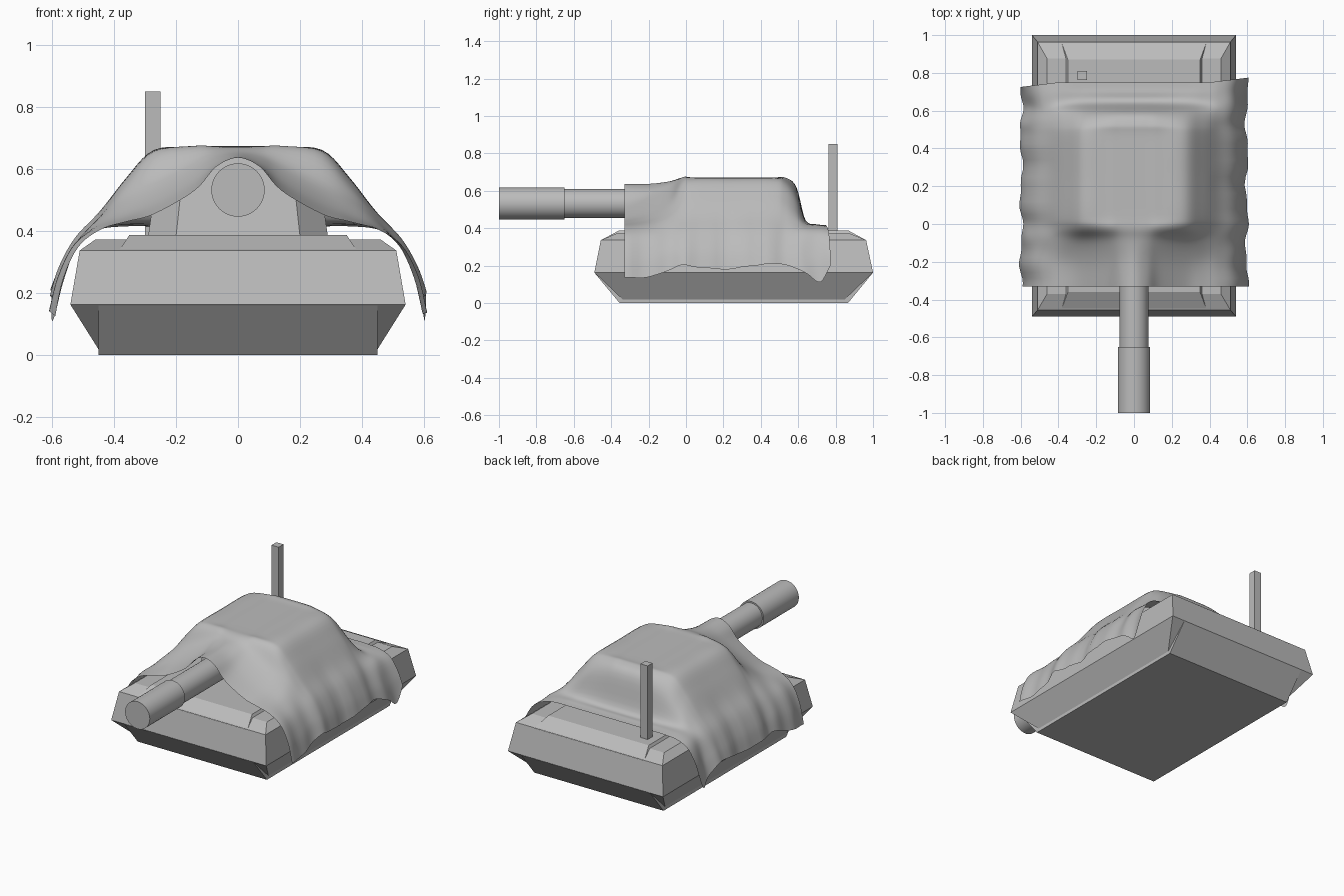
import bpy, bmesh, math
from mathutils import Vector

cube = bpy.data.objects.get("Cube")
if cube:
    bpy.data.objects.remove(cube)

grey = bpy.data.materials.new("plain grey")
grey.use_nodes = True
GREY = (0.5, 0.5, 0.5, 1)
grey.diffuse_color = GREY
grey.node_tree.nodes["Principled BSDF"].inputs["Base Color"].default_value = GREY


def make(name, verts, faces, smooth=None):
    mesh = bpy.data.meshes.new(name)
    mesh.from_pydata(verts, [], faces)
    bm = bmesh.new()
    bm.from_mesh(mesh)
    bmesh.ops.recalc_face_normals(bm, faces=bm.faces)
    bm.to_mesh(mesh)
    bm.free()
    mesh.materials.append(grey)
    obj = bpy.data.objects.new(name, mesh)
    bpy.context.collection.objects.link(obj)
    if smooth:
        bpy.ops.object.select_all(action="DESELECT")
        obj.select_set(True)
        bpy.context.view_layer.objects.active = obj
        bpy.ops.object.shade_smooth_by_angle(angle=math.radians(smooth))
    return obj


def loft(name, rings, smooth=None):
    """Skin equal-length rings and cap both ends."""
    n = len(rings[0])
    verts = [p for ring in rings for p in ring]
    faces = [(k * n + i, k * n + (i + 1) % n, (k + 1) * n + (i + 1) % n, (k + 1) * n + i)
             for k in range(len(rings) - 1) for i in range(n)]
    faces += [tuple(range(n)), tuple(range(len(verts) - n, len(verts)))]
    return make(name, verts, faces, smooth)


def rect(x0, x1, y0, y1, z):
    return [(x0, y0, z), (x1, y0, z), (x1, y1, z), (x0, y1, z)]


def octagon(x, y0, y1, cut, z):
    return [(-x + cut, y0, z), (x - cut, y0, z), (x, y0 + cut, z), (x, y1 - cut, z),
            (x - cut, y1, z), (-x + cut, y1, z), (-x, y1 - cut, z), (-x, y0 + cut, z)]


def disc(r, y, z=0.532, n=32):
    return [(r * math.cos(math.tau * i / n), y, z + r * math.sin(math.tau * i / n))
            for i in range(n)]


# Hull: flared lower sides, leaning upper sides, chamfered deck
loft("hull", [rect(-w, w, a, b, z) for w, a, b, z in (
    (0.45, -0.34, 0.85, 0.02), (0.54, -0.49, 1.0, 0.163),
    (0.51, -0.455, 0.963, 0.337), (0.46, -0.37, 0.875, 0.372))])

# Belly: narrower core showing as a rim below the flared sides
loft("belly", [rect(-0.45, 0.45, a, b, z) for a, b, z in (
    (-0.355, 0.866, 0), (-0.488, 0.998, 0.16))])

# Raised deck plate
loft("deck_plate", [rect(-w, w, a, b, z) for w, a, b, z in (
    (0.385, -0.456, 0.964, 0.335), (0.35, -0.36, 0.87, 0.387))])

# Turret under the cover
loft("turret", [octagon(0.29, -0.05, 0.57, 0.09, 0.38),
                octagon(0.25, 0, 0.53, 0.08, 0.655)])

# Gun
loft("gun_barrel", [disc(0.077, 0.05), disc(0.077, -0.66)], 40)
loft("muzzle_sleeve", [disc(0.086, -0.65), disc(0.086, -1)], 40)

# Antenna post
loft("antenna", [rect(-0.3, -0.25, 0.762, 0.81, z) for z in (0.37, 0.85)])

# Draped cover: heights over half the width at stations along the length
COLUMNS = (0, 0.07, 0.14, 0.27, 0.36, 0.445, 0.52, 0.57, 0.597)
TOP = [0.67, 0.67, 0.67, 0.66, 0.57, 0.46, 0.375, 0.28]
STATIONS = [
    (-0.33, [0.637, 0.607, 0.53, 0.455, 0.43, 0.405, 0.35, 0.25, 0.13]),
    (-0.2, [0.637, 0.612, 0.56, 0.49, 0.45, 0.415, 0.355, 0.25, 0.14]),
    (-0.09, [0.65, 0.64, 0.61, 0.55, 0.5, 0.44, 0.365, 0.28, 0.18]),
    (-0.02, [0.67, 0.67, 0.67, 0.64, 0.55, 0.45, 0.37, 0.28, 0.2]),
    (0.05, TOP + [0.19]),
    (0.25, TOP + [0.185]),
    (0.46, TOP + [0.21]),
    (0.53, [0.67, 0.67, 0.668, 0.64, 0.55, 0.45, 0.37, 0.28, 0.21]),
    (0.59, [0.62, 0.62, 0.61, 0.57, 0.5, 0.43, 0.37, 0.27, 0.18]),
    (0.64, [0.44] * 4 + [0.43, 0.415, 0.37, 0.25, 0.15]),
    (0.7, [0.42] * 4 + [0.42, 0.41, 0.365, 0.25, 0.11]),
    (0.75, [0.415] * 5 + [0.405, 0.365, 0.28, 0.2]),
]


def refine(points, steps=5):
    """Smooth curve through the given vectors."""
    out = []
    for i in range(len(points) - 1):
        a, b = points[max(i - 1, 0)], points[i]
        c, d = points[i + 1], points[min(i + 2, len(points) - 1)]
        for k in range(steps):
            t = k / steps
            m0, m1 = (c - a) / 2, (d - b) / 2
            out.append(b + m0 * t + (3 * (c - b) - 2 * m0 - m1) * t ** 2
                       + (2 * (b - c) + m0 + m1) * t ** 3)
    return out + [points[-1]]


rows = []
for y, heights in STATIONS:
    half = [Vector((x, y, z)) for x, z in zip(COLUMNS, heights)]
    left = [Vector((-p.x, p.y, p.z)) for p in reversed(half[1:])]
    rows.append(refine(left + half))
columns = [refine(list(col)) for col in zip(*rows)]
verts = []
for col in columns:
    for p in col:
        # Loose folds grow toward the hanging hems
        side = 1 if p.x > 0 else -1
        hang = max(0, (abs(p.x) - 0.4) / 0.2)
        fold = math.sin(19 * p.y + side) + 0.6 * math.sin(41 * p.y + 2 * side)
        rear = max(0, (p.y - 0.5) / 0.25)
        verts.append((p.x + side * 0.008 * hang * fold,
                      p.y + 0.025 * rear * hang * side, p.z + 0.004 * hang * fold))
n = len(columns[0])
faces = [(i * n + j, (i + 1) * n + j, (i + 1) * n + j + 1, i * n + j + 1)
         for i in range(len(columns) - 1) for j in range(n - 1)]
make("cloth_cover", verts, faces, 80)
